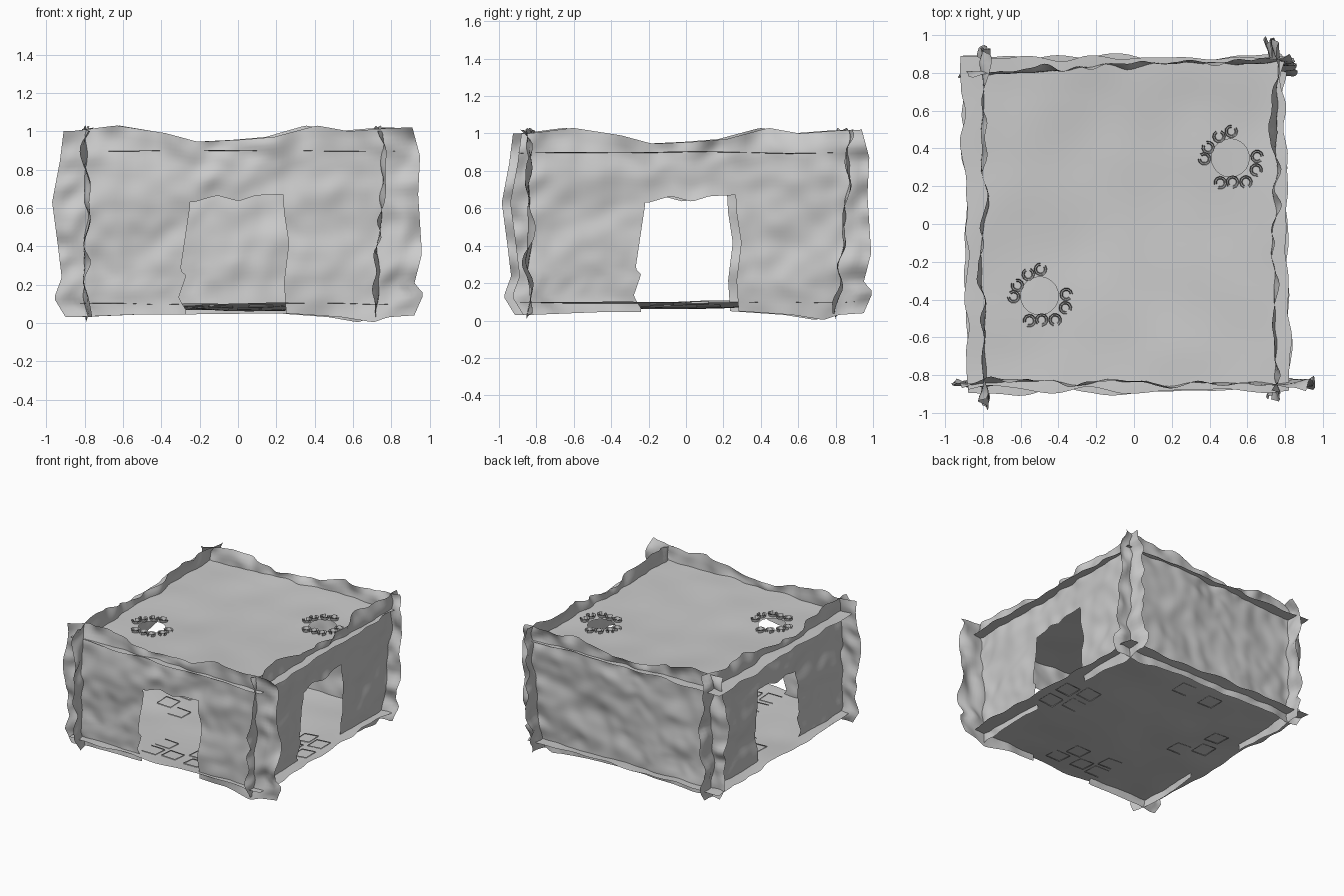
import bpy, bmesh, math
from mathutils import Vector, noise

if "Cube" in bpy.data.objects:
    bpy.data.objects.remove(bpy.data.objects["Cube"])

def interp(t, pts):
    if t <= pts[0][0]:
        return pts[0][1]
    for (a, p), (b, q) in zip(pts, pts[1:]):
        if t <= b:
            return p + (q - p) * (t - a) / (b - a)
    return pts[-1][1]

def wob(a, b, c, freq, amp):
    return noise.noise(Vector((a * freq, b * freq, c * 7.3))) * amp

def finish(name, bm):
    me = bpy.data.meshes.new(name)
    bm.to_mesh(me)
    bm.free()
    for p in me.polygons:
        p.use_smooth = True
    ob = bpy.data.objects.new(name, me)
    bpy.context.collection.objects.link(ob)
    return ob

# Ragged wall outline: (z, x) for upright edges, (x, z) for level edges
LEFT = [(.04, -.9), (.14, -.96), (.25, -.92), (.42, -.94), (.65, -.97), (.85, -.93), (1, -.91)]
RIGHT = [(.04, .92), (.15, .97), (.2, .92), (.35, .96), (.5, .95), (.65, .94), (.85, .95), (1, .91)]
TOP = [(-.9, 1), (-.66, 1.03), (-.4, .99), (-.23, .945), (0, .955), (.2, .97), (.43, 1.03),
       (.6, 1), (.8, 1.015), (.92, 1.02)]
BOTTOM = [(-.9, .03), (-.5, .045), (-.2, .045), (.25, .05), (.55, .03), (.72, .003), (.8, .03), (.95, .04)]
DOOR_L = [(.06, -.27), (.13, -.31), (.25, -.27), (.28, -.3), (.42, -.28), (.63, -.25)]
DOOR_R = [(.06, .25), (.2, .24), (.4, .265), (.56, .24), (.65, .235)]
DOOR_T = [(-.25, .63), (-.12, .665), (0, .635), (.1, .665), (.23, .67)]

def steps(knots, counts):
    out = [knots[0]]
    for k, (a, b) in enumerate(zip(knots, knots[1:])):
        out += [a + (b - a) * (i + 1) / counts[k] for i in range(counts[k])]
    return out

def wall(name, place, seed, door=True, scale=1, shift=0):
    kx, kz = [-.94, -.27, .25, .94], [.04, .65, 1]
    us, vs = steps(kx, [26, 20, 26]), steps(kz, [26, 14])
    bm = bmesh.new()
    grid = []
    for v in vs:
        row = []
        for u in us:
            x = interp(u, list(zip(kx, [interp(v, LEFT), interp(v, DOOR_L),
                                        interp(v, DOOR_R), interp(v, RIGHT)])))
            z = interp(v, list(zip(kz, [interp(u, BOTTOM), interp(u, DOOR_T), interp(u, TOP)])))
            edge = max(abs(u) - .72, 0) / .22
            d = wob(u * .6, v * 1.3, seed, 4, .025) + wob(u, v, seed + 5, 9, .012 + .035 * edge)
            d += wob(u, v, seed + 9, 7, .05) * max(0, v - .85) / .15
            row.append(bm.verts.new(place(x * scale + shift, z, d)))
        grid.append(row)
    for j in range(len(vs) - 1):
        for i in range(len(us) - 1):
            if door and 26 <= i < 46 and j < 26:
                continue
            bm.faces.new((grid[j][i], grid[j][i + 1], grid[j + 1][i + 1], grid[j + 1][i]))
    return finish(name, bm)

# Gentle lean and bow of each wall
wall("front_wall", lambda a, z, d: (a, -.84 + d, z), 1)
wall("right_wall", lambda a, z, d: (.735 + .04 * (z - .5) + d, a, z), 2, shift=.03)
wall("left_wall", lambda a, z, d: (-.795 + d, a, z), 3, shift=-.015)
wall("back_wall", lambda a, z, d: (a, .82 + .025 * a + .09 * (z - .5) * max(0, .4 + .6 * a) + d, z),
     4, door=False, scale=.93, shift=-.03)

# Level sheets: floor and roof
HOLES, R = [(.51, .35), (-.5, -.38)], .1

def sheet_z(x, y, z, sag):
    bump = max(0, 1 - (x / .85) ** 2) * max(0, 1 - (y / .88) ** 2)
    return z - sag * bump + wob(x, y, z, 3, .012)

def sheet(name, z, sag, holes=()):
    nx, ny = 62, 66
    h = 1.75 / nx
    bm = bmesh.new()
    grid = []
    for j in range(ny + 1):
        row = []
        for i in range(nx + 1):
            s, t = i / nx * 2 - 1, j / ny * 2 - 1
            x = -.045 + s * (.85 + wob(t, s > 0, z, 5, .035)) + .02 * s * s * -t
            y = t * (.885 + wob(s, t > 0, z + 3, 4, .035))
            for cx, cy in holes:
                d = math.hypot(x - cx, y - cy)
                if abs(d - R) < h * .72:
                    x, y = cx + (x - cx) * R / d, cy + (y - cy) * R / d
            row.append(bm.verts.new((x, y, sheet_z(x, y, z, sag))))
        grid.append(row)
    for j in range(ny):
        for i in range(nx):
            q = (grid[j][i], grid[j][i + 1], grid[j + 1][i + 1], grid[j + 1][i])
            if all(any(math.hypot(v.co.x - a, v.co.y - b) > R * 1.01 for v in q) for a, b in holes):
                bm.faces.new(q)
    bmesh.ops.delete(bm, geom=[v for v in bm.verts if not v.link_faces], context='VERTS')
    return finish(name, bm)

sheet("floor", .1, .035)
sheet("roof", .9, .02, HOLES)

# Thin strips joining a lower path to an upper path on a sheet
def strip(bm, low, high, z, sag, lo, hi):
    pairs = [[bm.verts.new((x, y, sheet_z(x, y, z, sag) + k)) for (x, y), k in ((p, lo), (q, hi))]
             for p, q in zip(low, high)]
    for p, q in zip(pairs, pairs[1:]):
        bm.faces.new((p[0], q[0], q[1], p[1]))

# Square tile outlines scattered inside the doorways, some left open
def square(x, y, s):
    return [(x - s, y - s), (x + s, y - s), (x + s, y + s), (x - s, y + s), (x - s, y - s)]

bm = bmesh.new()
TILES = [(.68, -.13), (.52, -.06), (.68, .06), (.53, .12), (-.24, -.56), (-.09, -.7), (.06, -.56),
         (-.25, -.72), (.12, -.72), (-.64, .03), (-.48, -.06), (-.6, .22), (-.22, .6), (.04, .62)]
for n, (x, y) in enumerate(TILES):
    k = 4 if n % 3 == 1 else 5
    for lo in (-.004, .006):
        strip(bm, square(x, y, .064)[:k], square(x, y, .058)[:k], .1, .035, lo, .006)
finish("floor_tile_outlines", bm)

# Curled scraps round the roof holes, flaring upward
def arc(x, y, rad, start):
    return [(x + rad * math.cos(start + k * .6), y + rad * math.sin(start + k * .6)) for k in range(10)]

bm = bmesh.new()
for cx, cy in HOLES:
    for deg in (118, 88, 155, 182, 335, 3, 248, 275, 303):
        a = math.radians(deg)
        r = .14 + .012 * math.sin(deg)
        x, y = cx + r * math.cos(a), cy + r * math.sin(a)
        for rad in (.018, .029):
            strip(bm, arc(x, y, rad, a), arc(x, y, rad + .006, a), .9, .02, -.004, .02)
finish("roof_hole_curls", bm)
